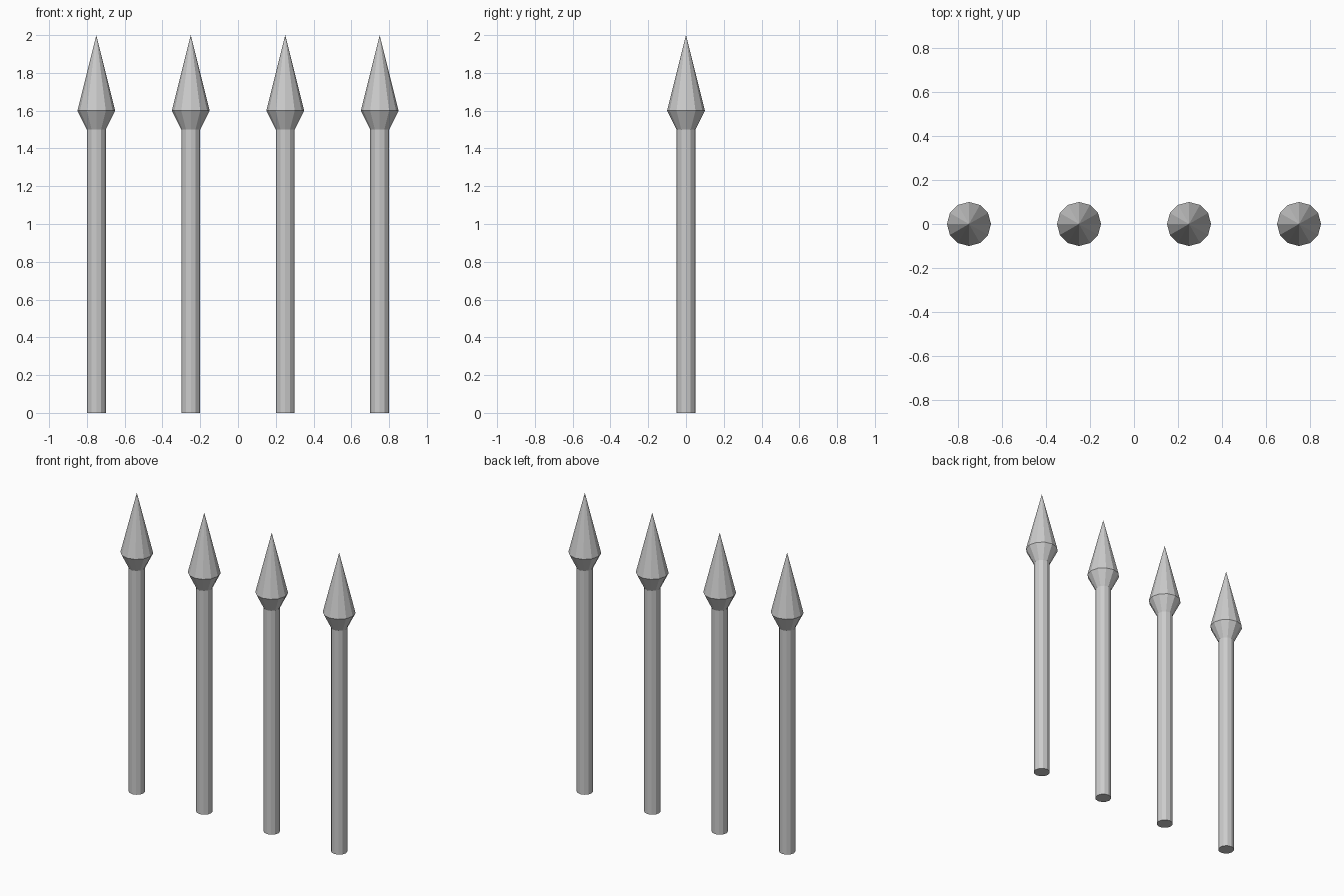
import bpy, bmesh
from math import cos, sin, tau

if "Cube" in bpy.data.objects:
    bpy.data.objects.remove(bpy.data.objects["Cube"])

SIDES = 12
# Spear outline as (radius, height): shaft foot, shaft top, widest part of the head
PROFILE = [(0.05, 0.0), (0.05, 1.5), (0.1, 1.6)]
TIP_Z = 2.0


def spear_mesh():
    bm = bmesh.new()
    rings = [[bm.verts.new((r * cos(tau * i / SIDES), r * sin(tau * i / SIDES), z))
              for i in range(SIDES)] for r, z in PROFILE]
    tip = bm.verts.new((0, 0, TIP_Z))
    # Foot cap
    bm.faces.new(rings[0][::-1])
    for i in range(SIDES):
        j = (i + 1) % SIDES
        # Shaft and flared collar
        for low, high in zip(rings, rings[1:]):
            bm.faces.new((low[i], low[j], high[j], high[i]))
        # Pointed head
        bm.faces.new((rings[-1][i], rings[-1][j], tip))
    mesh = bpy.data.meshes.new("spear_post")
    bm.to_mesh(mesh)
    bm.free()
    return mesh


# Row of four identical posts
mesh = spear_mesh()
for n in range(4):
    post = bpy.data.objects.new(f"spear_post_{n + 1}", mesh)
    post.location.x = -0.75 + 0.5 * n
    bpy.context.collection.objects.link(post)
